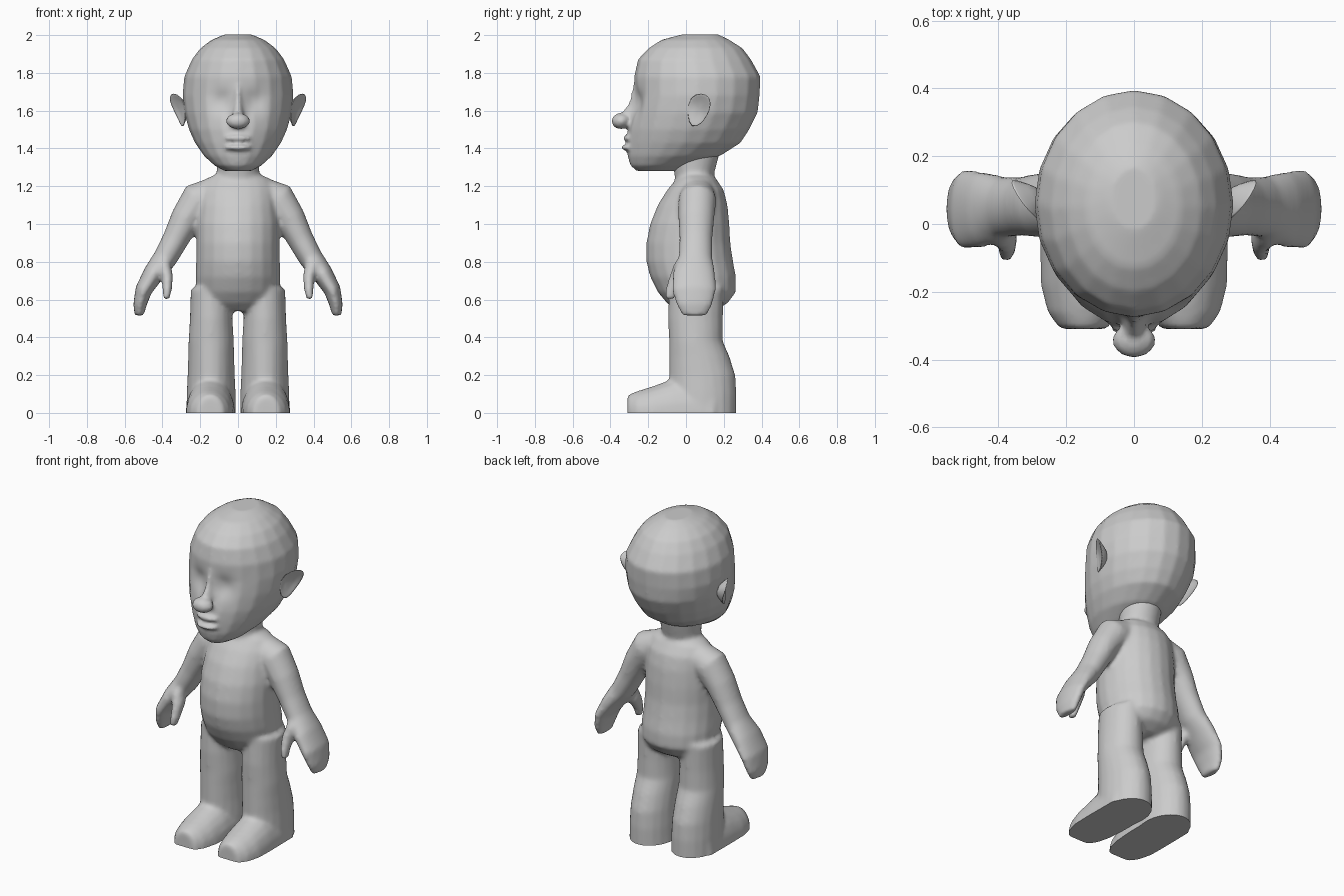
import bpy, bmesh
from math import cos, sin, pi, exp
from mathutils import Vector

cube = bpy.data.objects.get("Cube")
if cube:
    bpy.data.objects.remove(cube)

clay = bpy.data.materials.new("clay_grey")
clay.use_nodes = True
GREY = (0.6, 0.6, 0.6, 1)
clay.diffuse_color = GREY
clay.node_tree.nodes["Principled BSDF"].inputs["Base Color"].default_value = GREY


def loft(bm, rings):
    """Skin a closed tube through rings of points, capping both ends."""
    loops = [[bm.verts.new(p) for p in ring] for ring in rings]
    n = len(loops[0])
    for a, b in zip(loops, loops[1:]):
        for i in range(n):
            j = (i + 1) % n
            bm.faces.new((a[i], a[j], b[j], b[i]))
    bm.faces.new(loops[0])
    bm.faces.new(loops[-1])


def ellipse(c, a, b, n=20):
    c, a, b = Vector(c), Vector(a), Vector(b)
    return [c + a * cos(2 * pi * i / n) + b * sin(2 * pi * i / n) for i in range(n)]


def stack(bm, rows, x=0):
    """Loft of level ellipses from rows of (z, front y, back y, half width)."""
    loft(bm, [ellipse((x, (f + b) / 2, z), (w, 0, 0), (0, (b - f) / 2, 0))
              for z, f, b, w in rows])


def ball(bm, c, size):
    made = bmesh.ops.create_uvsphere(bm, u_segments=16, v_segments=10, radius=1)
    for v in made["verts"]:
        v.co = Vector(c) + Vector(a * b for a, b in zip(v.co, size))


def finish(name, bm, voxel=0, passes=0):
    """Make an object; fuse overlapping parts into one skin if voxel is set."""
    bmesh.ops.recalc_face_normals(bm, faces=bm.faces)
    mesh = bpy.data.meshes.new(name)
    bm.to_mesh(mesh)
    bm.free()
    ob = bpy.data.objects.new(name, mesh)
    bpy.context.scene.collection.objects.link(ob)
    if voxel:
        fuse = ob.modifiers.new("fuse", 'REMESH')
        fuse.mode, fuse.voxel_size = 'VOXEL', voxel
        relax = ob.modifiers.new("relax", 'SMOOTH')
        relax.factor, relax.iterations = 0.5, passes
        deps = bpy.context.evaluated_depsgraph_get()
        ob.data = bpy.data.meshes.new_from_object(ob.evaluated_get(deps))
        ob.modifiers.clear()
    ob.data.materials.clear()
    ob.data.materials.append(clay)
    ob.data.shade_smooth()
    return ob


# Body: torso, neck, arms and legs fused together
bm = bmesh.new()
stack(bm, [(0.54, -0.05, 0.15, 0.12), (0.58, -0.10, 0.22, 0.2), (0.64, -0.15, 0.265, 0.22),
           (0.72, -0.19, 0.265, 0.225), (0.8, -0.21, 0.25, 0.222), (0.9, -0.21, 0.235, 0.22),
           (1.0, -0.19, 0.23, 0.22), (1.1, -0.15, 0.22, 0.21), (1.18, -0.1, 0.2, 0.2),
           (1.24, -0.05, 0.16, 0.17), (1.27, -0.03, 0.12, 0.1)])
stack(bm, [(1.15, -0.05, 0.15, 0.12), (1.25, -0.06, 0.145, 0.11), (1.38, -0.08, 0.18, 0.12)])

# Arm rows: x, z, half thickness, front y, back y
arm = [(0.12, 1.16, 0.09, -0.03, 0.15), (0.21, 1.125, 0.1, -0.04, 0.16),
       (0.275, 1.03, 0.082, -0.04, 0.15), (0.33, 0.92, 0.07, -0.035, 0.14),
       (0.385, 0.82, 0.064, -0.04, 0.14), (0.445, 0.74, 0.056, -0.07, 0.155),
       (0.5, 0.65, 0.045, -0.075, 0.16), (0.52, 0.57, 0.035, -0.05, 0.14),
       (0.523, 0.515, 0.024, -0.02, 0.11)]
thumb = [(0.4, 0.8, 0.04, -0.06, 0.04), (0.375, 0.72, 0.032, -0.09, 0.01),
         (0.375, 0.65, 0.025, -0.11, -0.04), (0.38, 0.6, 0.017, -0.11, -0.06)]


def limb(bm, rows, s):
    rings = []
    for i, (x, z, w, f, b) in enumerate(rows):
        p, q = rows[max(i - 1, 0)], rows[min(i + 1, len(rows) - 1)]
        d = Vector((q[0] - p[0], 0, q[1] - p[1])).normalized()
        rings.append(ellipse((s * x, (f + b) / 2, z), (-s * d.z * w, 0, d.x * w),
                             (0, (b - f) / 2, 0)))
    loft(bm, rings)


for s in (1, -1):
    limb(bm, arm, s)
    limb(bm, thumb, s)
    # Leg, running a little below the floor so the sole can be cut flat
    stack(bm, [(-0.08, -0.08, 0.265, 0.133), (0.1, -0.09, 0.268, 0.13), (0.2, -0.09, 0.262, 0.125),
               (0.3, -0.09, 0.23, 0.122), (0.38, -0.09, 0.195, 0.12), (0.5, -0.095, 0.195, 0.113),
               (0.66, -0.09, 0.2, 0.108)], x=s * 0.142)
    # Foot: half buried tube running forward
    loft(bm, [ellipse((s * x, y, 0), (w, 0, 0), (0, 0, h)) for x, y, w, h in
              [(0.145, 0.15, 0.13, 0.2), (0.147, -0.07, 0.13, 0.18), (0.15, -0.18, 0.125, 0.14),
               (0.15, -0.26, 0.105, 0.115), (0.148, -0.31, 0.07, 0.095)]])
body = finish("body", bm, 0.013, 6)

# Flat soles
bm = bmesh.new()
bm.from_mesh(body.data)
geom = bm.verts[:] + bm.edges[:] + bm.faces[:]
cut = bmesh.ops.bisect_plane(bm, geom=geom, plane_co=(0, 0, 0), plane_no=(0, 0, 1),
                             clear_inner=True)
edges = [e for e in cut["geom_cut"] if isinstance(e, bmesh.types.BMEdge)]
bmesh.ops.holes_fill(bm, edges=edges)
bm.to_mesh(body.data)
bm.free()
bpy.context.view_layer.objects.active = body
body.select_set(True)
bpy.ops.object.shade_smooth_by_angle(angle=1.0)

# Head: skull, nose and lips fused together
bm = bmesh.new()
stack(bm, [(1.28, -0.26, -0.05, 0.07), (1.31, -0.295, 0.03, 0.125), (1.36, -0.31, 0.18, 0.18),
           (1.43, -0.31, 0.29, 0.228), (1.5, -0.305, 0.335, 0.26), (1.59, -0.29, 0.38, 0.285),
           (1.68, -0.275, 0.39, 0.294), (1.78, -0.275, 0.395, 0.285), (1.87, -0.255, 0.345, 0.245),
           (1.93, -0.2, 0.3, 0.2), (1.975, -0.13, 0.23, 0.14), (2.004, -0.02, 0.17, 0.07)])
stack(bm, [(1.51, -0.33, -0.2, 0.035), (1.58, -0.345, -0.2, 0.034), (1.64, -0.305, -0.2, 0.024),
           (1.74, -0.278, -0.2, 0.018)])
ball(bm, (0, -0.345, 1.545), (0.065, 0.05, 0.043))
ball(bm, (0, -0.29, 1.455), (0.075, 0.045, 0.018))
ball(bm, (0, -0.295, 1.405), (0.075, 0.05, 0.018))
head = finish("head", bm, 0.012, 3)

# Shallow eye sockets
for v in head.data.vertices:
    if v.co.y < 0:
        d = (abs(v.co.x) - 0.085) ** 2 + 0.6 * (v.co.z - 1.64) ** 2
        v.co.y += 0.025 * exp(-d / 0.0025)

# Ears: flared rim with a dished front and a narrow root in the skull
rim = [Vector(p) for p in [
    (0.275, 0, 1.65), (0.33, 0.05, 1.7), (0.365, 0.11, 1.695), (0.372, 0.137, 1.66),
    (0.345, 0.13, 1.6), (0.317, 0.1, 1.545), (0.3, 0.05, 1.5), (0.28, 0.005, 1.52)]]
dish, root = Vector((0.29, 0.065, 1.61)), Vector((0.25, 0.1, 1.61))
for side, s in (("left", 1), ("right", -1)):
    bm = bmesh.new()
    rings = [[p.lerp(dish, 0.65) for p in rim],
             [p.lerp(dish, 0.2) for p in rim], rim,
             [p.lerp(root, 0.2) for p in rim], [p.lerp(root, 0.7) for p in rim]]
    loft(bm, [[(s * p.x, p.y, p.z) for p in r] for r in rings])
    ear = finish(side + "_ear", bm)
    sub = ear.modifiers.new("soften", 'SUBSURF')
    sub.levels = sub.render_levels = 1
